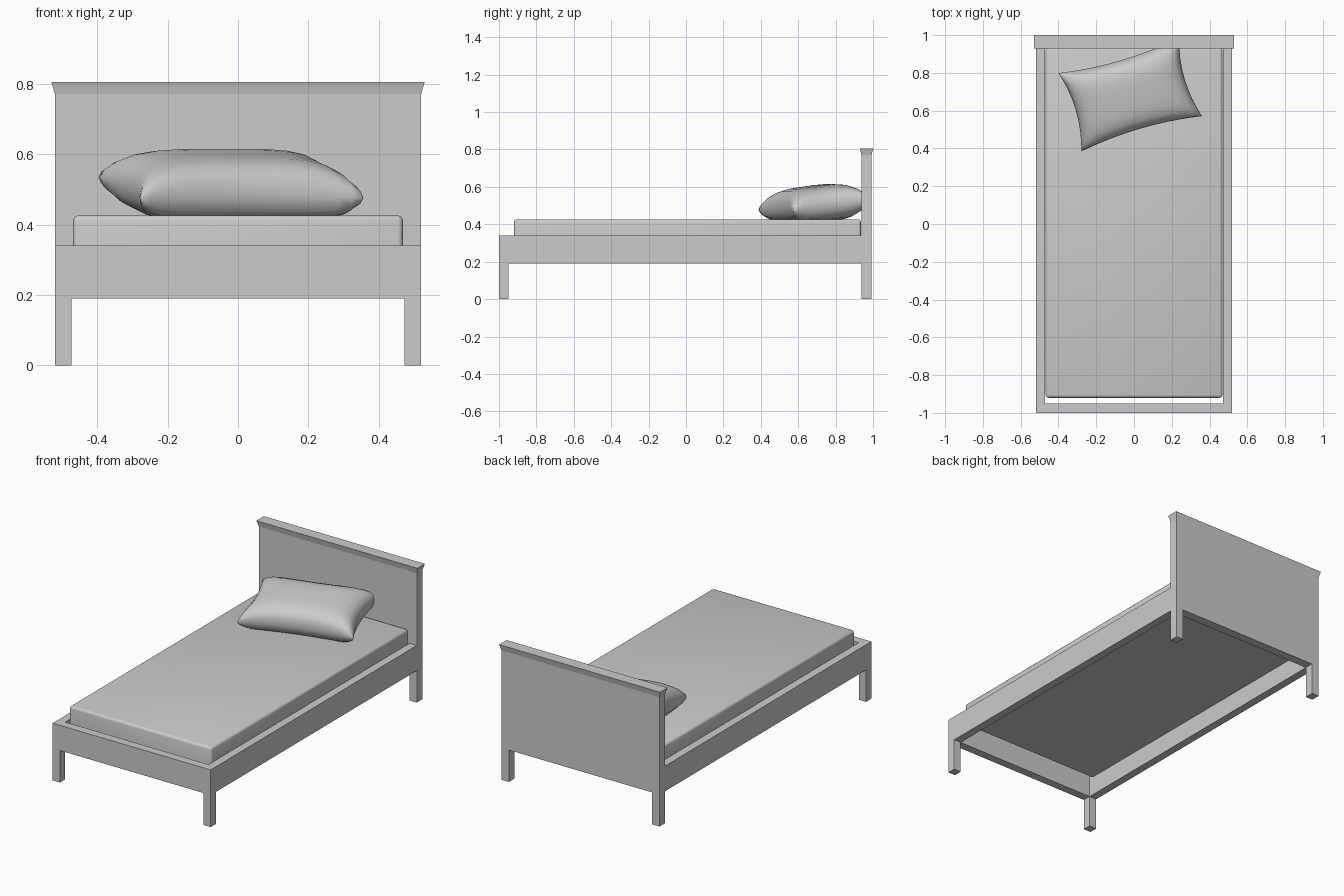
import bpy, bmesh, math
from mathutils import Matrix, Vector

if "Cube" in bpy.data.objects:
    bpy.data.objects.remove(bpy.data.objects["Cube"])


def finish(name, bm):
    bmesh.ops.recalc_face_normals(bm, faces=bm.faces[:])
    me = bpy.data.meshes.new(name)
    bm.to_mesh(me)
    bm.free()
    ob = bpy.data.objects.new(name, me)
    bpy.context.collection.objects.link(ob)
    return ob


def smooth(ob, angle):
    bpy.ops.object.select_all(action='DESELECT')
    ob.select_set(True)
    bpy.context.view_layer.objects.active = ob
    bpy.ops.object.shade_smooth_by_angle(angle=math.radians(angle))


def box_mesh(x0, x1, y0, y1, z0, z1):
    bm = bmesh.new()
    bmesh.ops.create_cube(bm, size=1)
    for v in bm.verts:
        v.co = Vector((x1 if v.co.x > 0 else x0,
                       y1 if v.co.y > 0 else y0,
                       z1 if v.co.z > 0 else z0))
    return bm


def end_panel(name, y0, y1, top):
    """Board with two legs: an upside-down U profile extruded along y."""
    half = [(0.52, top), (0.52, 0), (0.472, 0), (0.472, 0.19)]
    pts = half + [(-x, z) for x, z in reversed(half)]
    bm = bmesh.new()
    face = bm.faces.new([bm.verts.new((x, y0, z)) for x, z in pts])
    ext = bmesh.ops.extrude_face_region(bm, geom=[face])
    verts = [g for g in ext['geom'] if isinstance(g, bmesh.types.BMVert)]
    bmesh.ops.translate(bm, verts=verts, vec=(0, y1 - y0, 0))
    return finish(name, bm)


# Footboard and headboard with their legs
end_panel("footboard", -1.0, -0.95, 0.34)
end_panel("headboard", 0.938, 0.992, 0.77)

# Flared cap along the top of the headboard
cap = box_mesh(-0.52, 0.52, 0.938, 0.992, 0.77, 0.805)
for v in cap.verts:
    if v.co.z > 0.79:
        v.co.x += math.copysign(0.01, v.co.x)
        v.co.y += 0.008 if v.co.y > 0.96 else -0.008
finish("headboard_cap", cap)

# Side rails
for name, s in (("left_rail", -1), ("right_rail", 1)):
    finish(name, box_mesh(min(s * 0.472, s * 0.52), max(s * 0.472, s * 0.52),
                          -0.95, 0.938, 0.19, 0.34))

# Mattress with rounded upper and corner edges
bm = box_mesh(-0.468, 0.468, -0.92, 0.935, 0.30, 0.426)
edges = [e for e in bm.edges if max(v.co.z for v in e.verts) > 0.4]
bmesh.ops.bevel(bm, geom=edges, offset=0.015, segments=3, profile=0.5,
                affect='EDGES')
smooth(finish("mattress", bm), 40)

# Pillow: two puffed grids joined at a pinched rim, turned and tilted
bm = bmesh.new()
place = (Matrix.Translation((-0.02, 0.685, 0.505))
         @ Matrix.Rotation(math.radians(16.3), 4, 'Z')
         @ Matrix.Rotation(math.radians(8), 4, 'X'))
for side in (1, -1):
    grid = bmesh.ops.create_grid(bm, x_segments=14, y_segments=12, size=1)
    for vert in grid['verts']:
        u = math.sin(math.pi / 2 * vert.co.x)
        v = math.sin(math.pi / 2 * vert.co.y)
        puff = (max(0, 1 - u**4) * max(0, 1 - v**4)) ** 0.4
        x = 0.333 * u * (1 - 0.10 * (1 - v * v))
        y = 0.218 * v * (1 - 0.13 * (1 - u * u))
        vert.co = place @ Vector((x, y, side * 0.1 * puff))
        vert.co.z = max(vert.co.z, 0.425)
bmesh.ops.remove_doubles(bm, verts=bm.verts[:], dist=0.0005)
smooth(finish("pillow", bm), 60)
